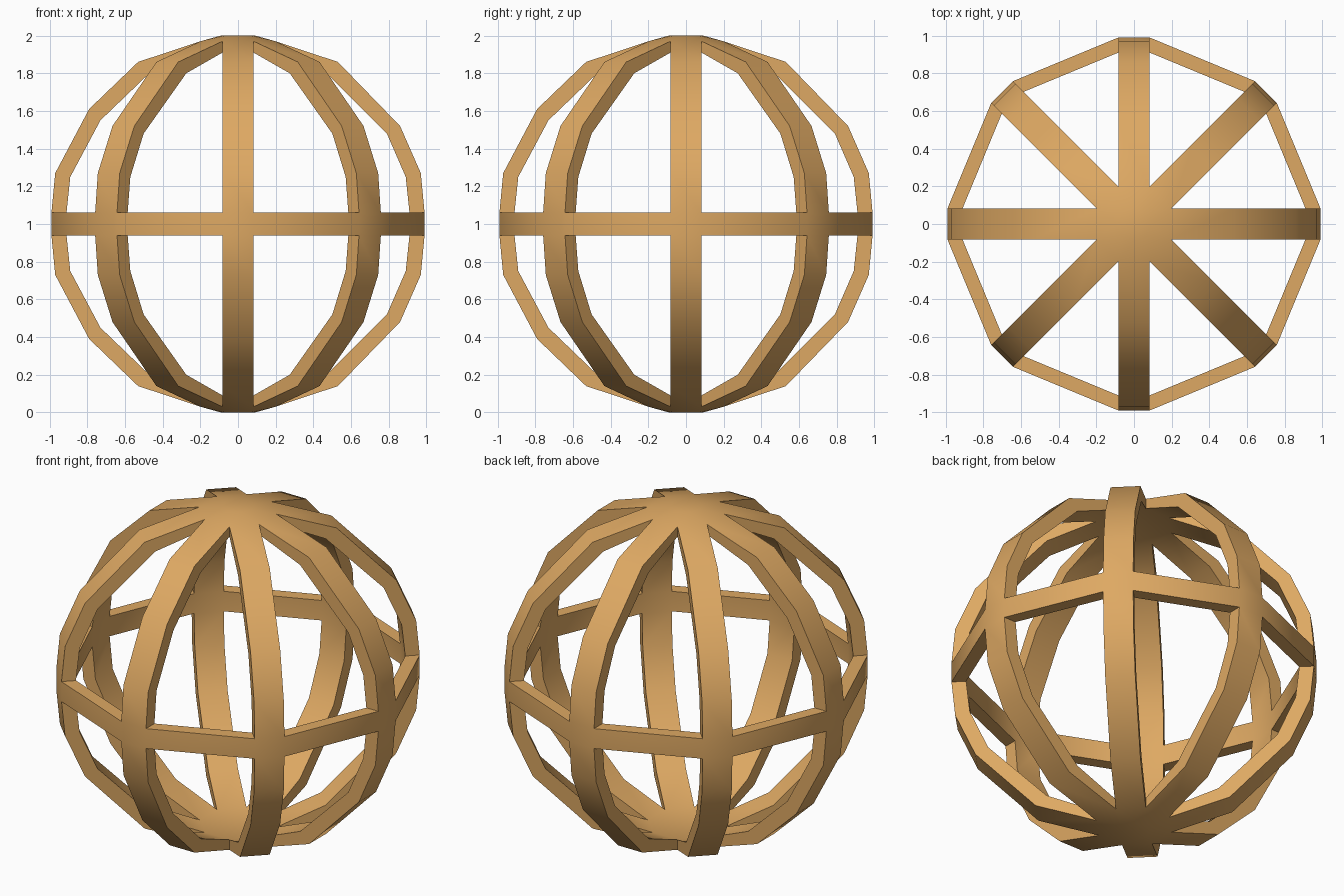
import bpy, bmesh, math
from mathutils import Vector

cube = bpy.data.objects.get("Cube")
if cube:
    bpy.data.objects.remove(cube, do_unlink=True)

COUNT = 8
STEP = 2 * math.pi / COUNT
HALF = 0.082                           # half the rib width
HUB = HALF / math.tan(STEP / 2)        # where neighbouring ribs meet

wood = bpy.data.materials.new("Warm Tan")
wood.use_nodes = True
wood.diffuse_color = (0.73, 0.395, 0.125, 1)
wood.node_tree.nodes["Principled BSDF"].inputs["Base Color"].default_value = wood.diffuse_color

# Upper half of a rib as (radius, height above the equator), outer and inner
OUTER = [(HUB, 0.97), (0.53, 0.86), (0.86, 0.52), (0.97, 0.27), (0.99, 0.06)]
INNER = [(HUB, 0.91), (0.47, 0.80), (0.79, 0.48), (0.89, 0.25), (0.91, 0.06)]
HIGH_SHOULDER = ((0.79, 0.61), (0.73, 0.55))

bm = bmesh.new()


def face(points):
    bm.faces.new([bm.verts.new(p) for p in points])


def place(k, point, side):
    """Point on rib k, on its clockwise (-1) or anticlockwise (1) edge."""
    r, h = point
    a = k * STEP
    radial = Vector((math.cos(a), math.sin(a), 0))
    across = Vector((-math.sin(a), math.cos(a), 0))
    return radial * r + across * HALF * side + Vector((0, 0, 1 + h))


def full_path(half):
    return half + [(r, -h) for r, h in reversed(half)]


# Meridian ribs
for k in range(COUNT):
    out, inn = list(OUTER), list(INNER)
    if k in (4, 6):
        out[2], inn[2] = HIGH_SHOULDER
    out, inn = full_path(out), full_path(inn)
    equator = len(OUTER) - 1
    for i in range(len(out) - 1):
        for path in (out, inn):
            face([place(k, path[i], -1), place(k, path[i], 1),
                  place(k, path[i + 1], 1), place(k, path[i + 1], -1)])
        if i != equator:
            for side in (-1, 1):
                face([place(k, out[i], side), place(k, out[i + 1], side),
                      place(k, inn[i + 1], side), place(k, inn[i], side)])

# Equator ring, bridging each pair of ribs
for k in range(COUNT):
    def corner(path, sign, rib, side):
        r, h = path[-1]
        return place(rib, (r, h * sign), side)
    loop = [(OUTER, 1), (INNER, 1), (INNER, -1), (OUTER, -1)]
    for (p, s), (q, t) in zip(loop, loop[1:] + loop[:1]):
        face([corner(p, s, k, 1), corner(p, s, k + 1, -1),
              corner(q, t, k + 1, -1), corner(q, t, k, 1)])

# Hubs at both poles: a flat middle with a sloping skirt outside, plain inside
for sign in (1, -1):
    def skirt(k, side):
        return place(k, (HUB, OUTER[0][1] * sign), side)

    def crown(k):
        a = k * STEP
        return Vector((0.09 * math.cos(a), 0.09 * math.sin(a), 1 + sign))
    face([crown(k) for k in range(COUNT)])
    face([place(k, (HUB, INNER[0][1] * sign), 1) for k in range(COUNT)])
    for k in range(COUNT):
        face([crown(k), skirt(k, -1), skirt(k, 1)])
        face([crown(k), skirt(k, 1), crown(k + 1)])

bmesh.ops.remove_doubles(bm, verts=bm.verts[:], dist=0.0005)
bmesh.ops.recalc_face_normals(bm, faces=bm.faces[:])
mesh = bpy.data.meshes.new("spherical_cage_frame")
bm.to_mesh(mesh)
bm.free()
mesh.materials.append(wood)
cage = bpy.data.objects.new("spherical_cage_frame", mesh)
bpy.context.collection.objects.link(cage)

bpy.ops.object.select_all(action="DESELECT")
cage.select_set(True)
bpy.context.view_layer.objects.active = cage
bpy.ops.object.shade_smooth_by_angle(angle=math.radians(40))
